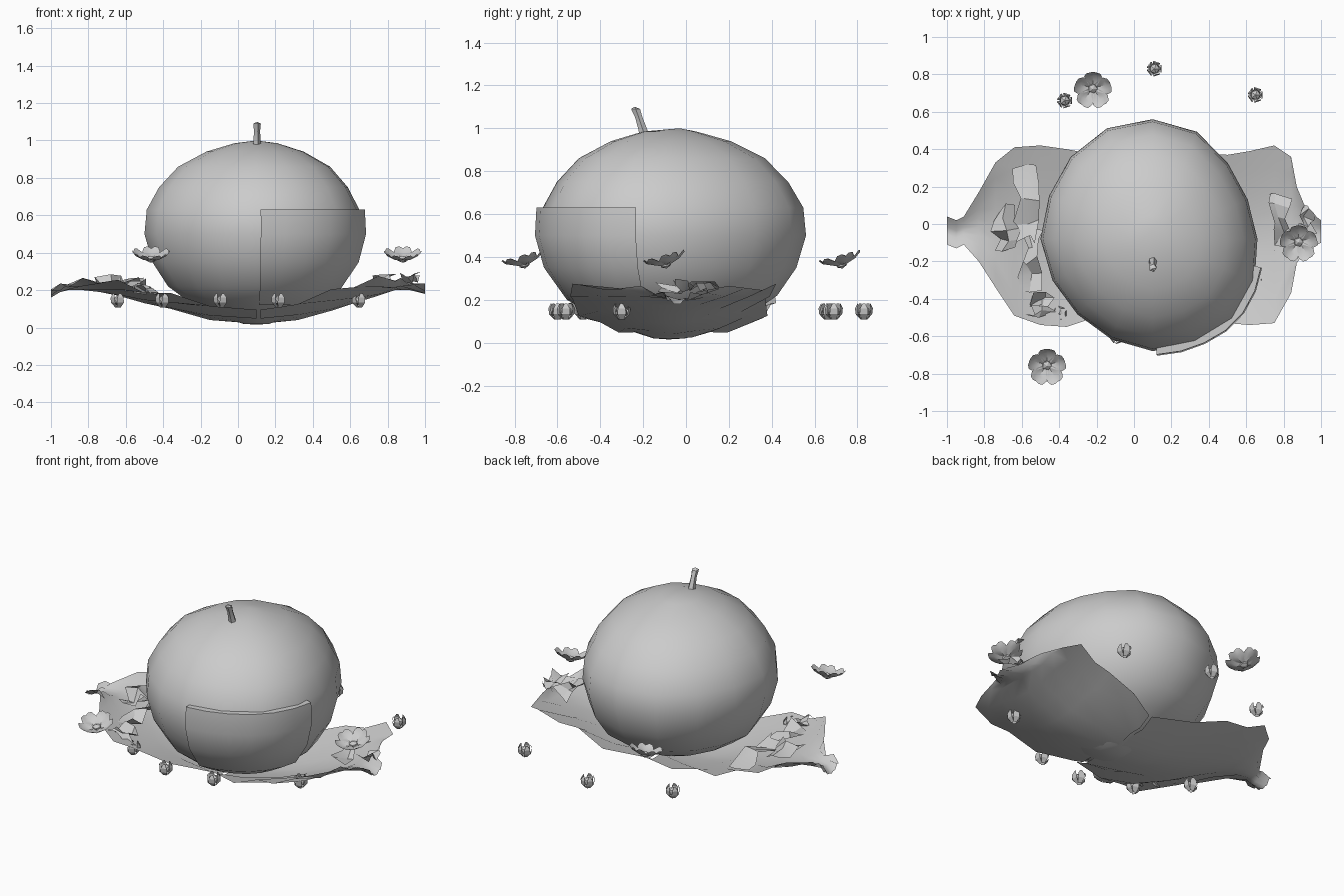
import bpy, bmesh, math, random
from mathutils import Vector, Matrix

if "Cube" in bpy.data.objects:
    bpy.data.objects.remove(bpy.data.objects["Cube"])
random.seed(4)
CX, CY = 0.1, -0.08


def make(name, bm, smooth=35):
    bmesh.ops.recalc_face_normals(bm, faces=bm.faces)
    me = bpy.data.meshes.new(name)
    bm.to_mesh(me)
    bm.free()
    ob = bpy.data.objects.new(name, me)
    bpy.context.collection.objects.link(ob)
    bpy.ops.object.select_all(action='DESELECT')
    ob.select_set(True)
    bpy.context.view_layer.objects.active = ob
    bpy.ops.object.shade_smooth_by_angle(angle=math.radians(smooth))
    return ob


def grid(bm, rows, closed=False):
    vs = [[bm.verts.new(p) for p in r] for r in rows]
    for a, b in zip(vs, vs[1:]):
        n = len(a)
        for i in range(n if closed else n - 1):
            j = (i + 1) % n
            bm.faces.new((a[i], a[j], b[j], b[i]))
    return vs


# Fruit body: lumpy lathe, outline radii every 22.5 degrees
outline = [.56, .55, .57, .62, .64, .64, .62, .6, .6, .58, .57, .58, .6, .6, .61, .59]
profile = [(.02, .12), (.07, .38), (.14, .61), (.22, .79), (.35, .93), (.5, 1.0),
           (.63, .98), (.75, .87), (.86, .70), (.94, .45), (.985, .2)]


def body_point(deg, z, s, extra=0):
    k = (deg / 22.5) % 16
    i = int(k)
    f = k - i
    r = (outline[i] * (1 - f) + outline[(i + 1) % 16] * f) * s + extra
    a = math.radians(deg)
    return (CX + r * math.cos(a), CY + r * math.sin(a), z)


bm = bmesh.new()
vs = grid(bm, [[body_point(d * 22.5, z, s) for d in range(16)] for z, s in profile], True)
for ring, z in ((vs[0], .015), (vs[-1], 1.0)):
    tip = bm.verts.new((CX, CY + (.05 if z > .5 else 0), z))
    for i in range(16):
        bm.faces.new((ring[i], ring[(i + 1) % 16], tip))
make('fruit_body', bm, 40)

# Raised skin panel on the front right, tapering into the body below
bm = bmesh.new()
rows = []
for z, s, e in [(.63, .94, 0), (.63, .98, .03), (.5, 1.0, .025), (.35, .93, .025), (.2, .76, .02), (.12, .56, .0)]:
    rows.append([body_point(-88 + 12.2 * i, z, s, e) for i in range(7)])
grid(bm, rows)
make('skin_panel', bm, 40)

# Stem: five-sided, leaning forward
bm = bmesh.new()
rows = []
for y, z, r in [(-.19, .95, .028), (-.20, .99, .022), (-.22, 1.05, .018), (-.235, 1.09, .022), (-.24, 1.1, .001)]:
    rows.append([(.1 + r * math.cos(i * math.tau / 5), y + r * math.sin(i * math.tau / 5), z) for i in range(5)])
grid(bm, rows, True)
make('stem', bm, 30)


# Leaves: stations of x, low y, high y, midrib height, edge height
def leaf(name, stations, n=8, ruffle=.015):
    bm = bmesh.new()
    rows = []
    for k, (x, y0, y1, zm, ze) in enumerate(stations):
        row = []
        for i in range(n + 1):
            u = i / n * 2 - 1
            z = zm + (ze - zm) * abs(u) ** 1.5 + ruffle * (-1) ** (i + k) * abs(u)
            row.append((x, (y0 + y1) / 2 + u * (y1 - y0) / 2, z))
        rows.append(row)
    grid(bm, rows)
    return make(name, bm, 35)


leaf('right_leaf', [(.12, -.4, .28, .02, .08), (.32, -.5, .38, .04, .14), (.5, -.53, .37, .09, .19),
                    (.62, -.54, .39, .13, .23), (.75, -.53, .42, .17, .26), (.84, -.37, .36, .20, .26),
                    (.87, -.21, .2, .20, .25), (.92, -.14, .08, .20, .24), (1.0, -.1, .02, .18, .22)])
leaf('left_leaf', [(.1, -.4, .28, .02, .08), (-.15, -.48, .36, .04, .13), (-.36, -.55, .40, .10, .17),
                   (-.5, -.54, .42, .13, .2), (-.64, -.49, .41, .17, .24), (-.74, -.34, .33, .19, .25),
                   (-.83, -.2, .17, .2, .25), (-.91, -.11, .04, .2, .23), (-.95, -.13, .02, .19, .22),
                   (-1.0, -.11, .04, .16, .21)])

# Crumpled folds lying on the leaves
for n, (x, y, sx, sy, z) in enumerate([(-.58, .12, .1, .2, .23), (-.55, -.2, .09, .18, .22), (-.68, -.02, .12, .1, .24),
                                       (-.5, -.45, .12, .06, .2), (.78, .02, .1, .14, .25), (.92, .02, .07, .07, .26)]):
    bm = bmesh.new()
    grid(bm, [[(x + sx * i / 2 + random.uniform(-.03, .03), y + sy * j / 2 + random.uniform(-.03, .03),
                z + random.uniform(-.03, .045)) for j in (-2, -1, 0, 1, 2)] for i in (-1, 0, 1)])
    make('leaf_fold_%d' % n, bm, 25)

# Flowers: five cupped petals around a small centre
for n, (x, y) in enumerate([(-.465, -.755), (.88, -.095), (-.22, .725)]):
    bm = bmesh.new()
    turn = Matrix.Translation((x, y, .365)) @ Matrix.Rotation(math.radians(15), 4, 'X')
    for p in range(5):
        m = turn @ Matrix.Rotation(p * math.tau / 5 + .3, 4, 'Z')
        grid(bm, [[m @ Vector((r, w * t, h + .012 * abs(t))) for t in (-1, -.5, 0, .5, 1)]
                  for r, w, h in [(.0, .01, -.01), (.035, .032, .0), (.07, .048, .012), (.093, .038, .03), (.1, .018, .033)]])
    bmesh.ops.create_icosphere(bm, subdivisions=1, radius=.028, matrix=turn @ Matrix.Diagonal((1, 1, .7, 1)))
    make('flower_%d' % n, bm, 30)

# Buds: faceted cores with pointed sepals
for n, (x, y) in enumerate([(.11, .83), (.65, .69), (-.37, .66), (-.09, -.6), (-.4, -.48), (.22, -.56), (-.64, -.25), (.65, -.3)]):
    bm = bmesh.new()
    at = Matrix.Translation((x, y, .145))
    bmesh.ops.create_icosphere(bm, subdivisions=1, radius=.03, matrix=at)
    for p in range(5):
        m = at @ Matrix.Rotation(p * math.tau / 5, 4, 'Z')
        grid(bm, [[m @ Vector((r, w * t, h)) for t in (-1, 0, 1)]
                  for r, w, h in [(.012, .01, -.038), (.034, .02, -.012), (.038, .018, .015), (.03, .006, .038)]])
    make('bud_%d' % n, bm, 25)
